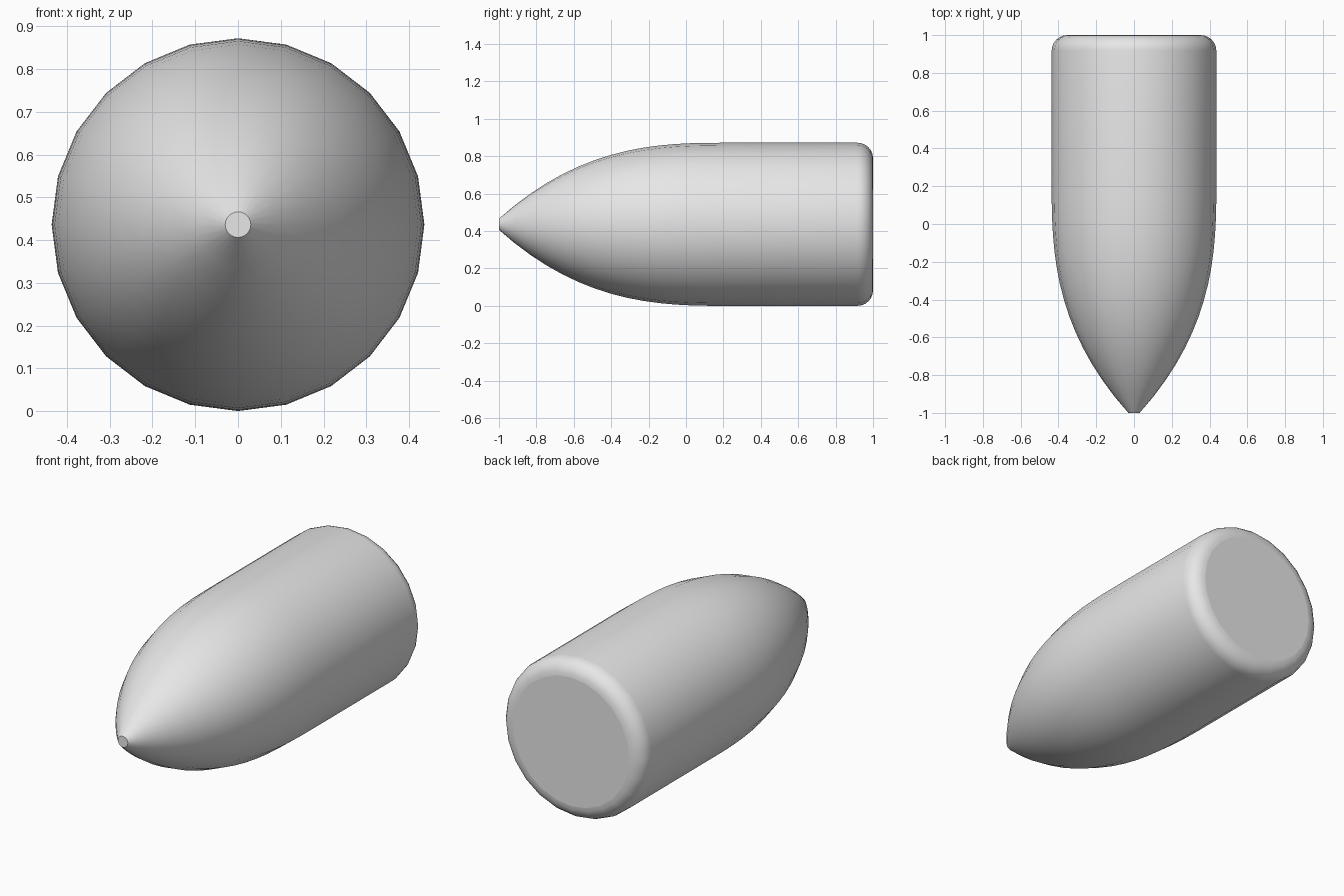
import bpy
import bmesh
from math import sin, cos, pi

if "Cube" in bpy.data.objects:
    bpy.data.objects.remove(bpy.data.objects["Cube"], do_unlink=True)

SIDES = 24
RADIUS = 0.436
TIP = 0.03
SHOULDER = 0.2      # where the curved nose meets the straight body
FILLET = 0.083      # rounding of the rear rim

# Single grey finish
grey = bpy.data.materials.new("light_grey")
grey.use_nodes = True
colour = (0.8, 0.8, 0.8, 1)
grey.diffuse_color = colour
grey.node_tree.nodes["Principled BSDF"].inputs["Base Color"].default_value = colour

# Nose profile: steep at the tip, easing into the body
profile = []
for i in range(15):
    y = -1 + (1 + SHOULDER) * i / 14
    t = (SHOULDER - y) / (1 + SHOULDER)
    profile.append((y, RADIUS - (RADIUS - TIP) * t ** 2.65))

# Straight body, then the rounded rear rim
for i in range(7):
    a = pi / 2 * i / 6
    profile.append((1 - FILLET + FILLET * sin(a), RADIUS - FILLET + FILLET * cos(a)))

# Lathe the profile around the long axis
bm = bmesh.new()
rings = []
for y, r in profile:
    rings.append([bm.verts.new((r * sin(2 * pi * k / SIDES), y, RADIUS + r * cos(2 * pi * k / SIDES)))
                  for k in range(SIDES)])
for a, b in zip(rings, rings[1:]):
    for k in range(SIDES):
        n = (k + 1) % SIDES
        bm.faces.new((a[k], a[n], b[n], b[k])).smooth = True

# Flat tip and flat base
bm.faces.new(rings[0]).smooth = False
bm.faces.new(rings[-1]).smooth = False
for ring in (rings[0], rings[-1]):
    for k in range(SIDES):
        bm.edges.get((ring[k], ring[(k + 1) % SIDES])).smooth = False
bmesh.ops.recalc_face_normals(bm, faces=bm.faces)

mesh = bpy.data.meshes.new("pointed_body")
bm.to_mesh(mesh)
bm.free()
mesh.materials.append(grey)
body = bpy.data.objects.new("pointed_body", mesh)
bpy.context.scene.collection.objects.link(body)
